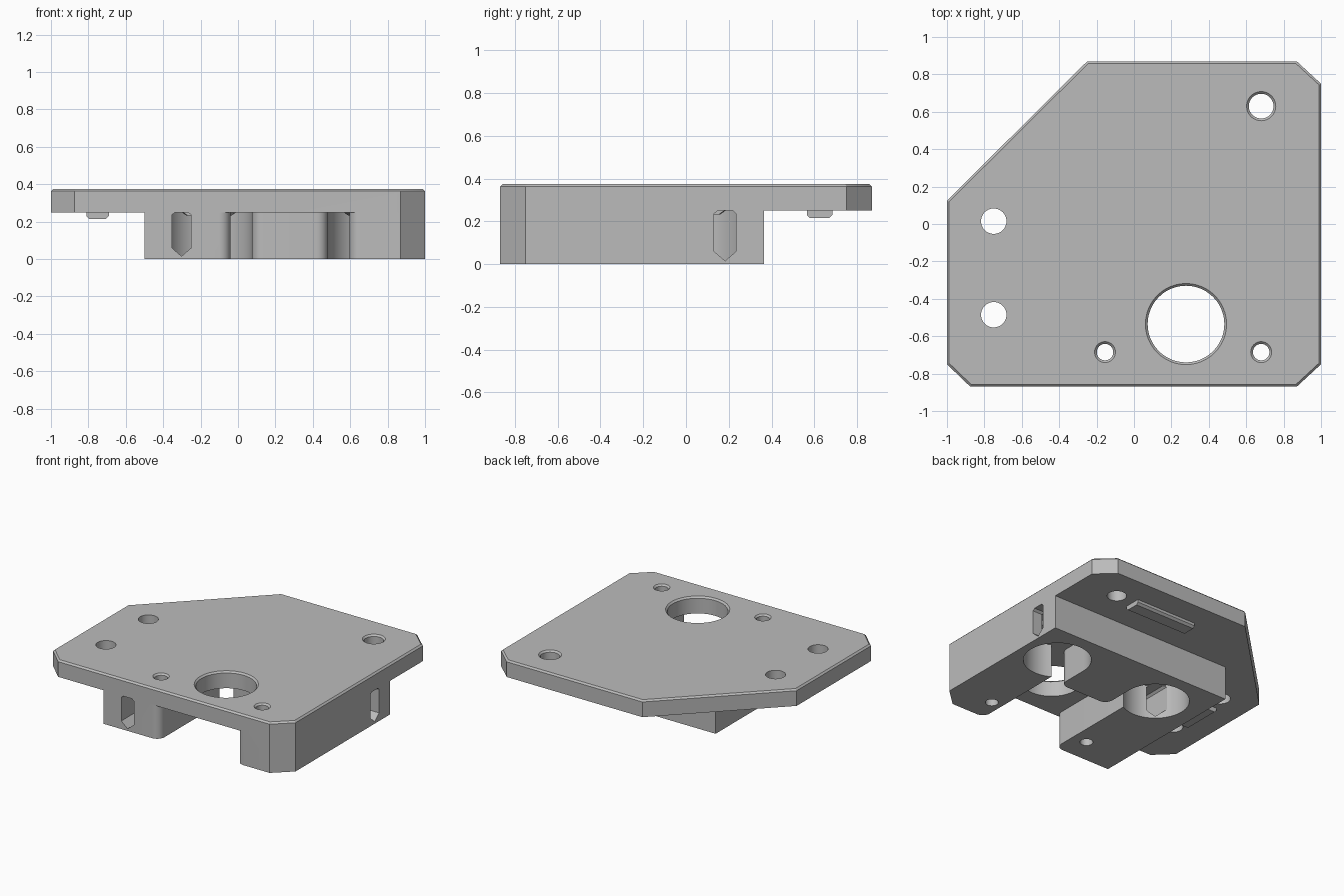
import bpy
import bmesh
from math import cos, sin, radians
from mathutils import Vector

if "Cube" in bpy.data.objects:
    bpy.data.objects.remove(bpy.data.objects["Cube"], do_unlink=True)

TOP, DECK = 0.375, 0.25      # top of plate, underside of plate
EDGE = 0.012                 # small edge chamfer

grey = bpy.data.materials.new("plain grey")
grey.use_nodes = True
grey.diffuse_color = (0.5, 0.5, 0.5, 1)
grey.node_tree.nodes["Principled BSDF"].inputs["Base Color"].default_value = (0.5, 0.5, 0.5, 1)


def add_object(name, bm):
    bmesh.ops.recalc_face_normals(bm, faces=bm.faces)
    mesh = bpy.data.meshes.new(name)
    bm.to_mesh(mesh)
    bm.free()
    mesh.materials.append(grey)
    obj = bpy.data.objects.new(name, mesh)
    bpy.context.collection.objects.link(obj)
    return obj


def arc(cx, cy, r, start, end, steps):
    angles = [radians(start + (end - start) * i / steps) for i in range(steps + 1)]
    return [(cx + r * cos(a), cy + r * sin(a)) for a in angles]


def prism(name, outline, z0, z1, axis="z", bevel_z=None):
    """Extrude a closed outline; axis x or y treats it as (side, height)."""
    place = {"z": lambda p, t: (p[0], p[1], t),
             "x": lambda p, t: (t, p[0], p[1]),
             "y": lambda p, t: (p[0], t, p[1])}[axis]
    bm = bmesh.new()
    face = bm.faces.new([bm.verts.new(place(p, z0)) for p in outline])
    ext = bmesh.ops.extrude_face_region(bm, geom=[face])
    shift = Vector(place((0, 0), z1 - z0))
    bmesh.ops.translate(bm, vec=shift, verts=[v for v in ext["geom"] if isinstance(v, bmesh.types.BMVert)])
    if bevel_z is not None:
        rim = [e for e in bm.edges if all(abs(v.co.z - bevel_z) < 1e-4 for v in e.verts)]
        bmesh.ops.bevel(bm, geom=rim, offset=EDGE, segments=1, affect="EDGES")
    return add_object(name, bm)


def lathe(name, x, y, rings, sides=48):
    """Stack of (radius, height) rings with closed ends."""
    bm = bmesh.new()
    loops = [[bm.verts.new((px, py, z)) for px, py in arc(x, y, r, 0, 360, sides)[:-1]]
             for r, z in rings]
    for low, high in zip(loops, loops[1:]):
        for i in range(sides):
            j = (i + 1) % sides
            bm.faces.new((low[i], low[j], high[j], high[i]))
    bm.faces.new(loops[0])
    bm.faces.new(loops[-1])
    return add_object(name, bm)


def combine(target, tool, operation):
    mod = target.modifiers.new("combine", "BOOLEAN")
    mod.operation, mod.solver, mod.object = operation, "EXACT", tool
    bpy.ops.object.select_all(action="DESELECT")
    bpy.context.view_layer.objects.active = target
    target.select_set(True)
    bpy.ops.object.modifier_apply(modifier=mod.name)
    bpy.data.objects.remove(tool, do_unlink=True)


# Top plate with clipped corners
plate = prism("mount_body", [(-1, 0.125), (-1, -0.75), (-0.875, -0.87), (0.87, -0.87), (1, -0.75),
                             (1, 0.75), (0.87, 0.87), (-0.25, 0.87)], DECK, TOP, bevel_z=TOP)

# Lower block: two arms, a middle finger and two round pulley pockets
LEFT_X, RIGHT_X, PULLEY_Y, R = -0.155, 0.71, 0.04, 0.23
F = 0.06
outline = [(1, 0.365), (-0.5, 0.365), (-0.5, -0.87)]
outline += arc(LEFT_X + R / 2 - F, -0.87 + F, F, -90, 0, 8)
outline += arc(LEFT_X, PULLEY_Y, R, -60, -360, 40)
outline += arc(LEFT_X + R + F, -0.2 + F, F, 180, 270, 8)
outline += arc(RIGHT_X - R - F, -0.2 + F, F, -90, 0, 8)
outline += arc(RIGHT_X, PULLEY_Y, R, 180, -120, 40)
outline += arc(RIGHT_X - R / 2 + F, -0.87 + F, F, 180, 270, 8)
outline += [(0.87, -0.87), (1, -0.75)]
combine(plate, prism("block", outline, 0, DECK), "UNION")

# Locating ribs below the plate
rib_shape = [(-0.06, DECK + 0.02), (-0.06, 0.23), (-0.045, 0.215),
             (0.045, 0.215), (0.06, 0.23), (0.06, DECK + 0.02)]
for axis, mid, start, end in (("x", 0.625, 0.04, 0.54), ("y", -0.75, -0.38, -0.1)):
    rib = prism("rib", [(mid + s, z) for s, z in rib_shape], start, end, axis)
    combine(plate, rib, "UNION")

# Pulley spacer bosses on the pocket ceilings
for x in (LEFT_X, RIGHT_X):
    boss = lathe("boss", x, PULLEY_Y, [(0.12, 0.232), (0.145, DECK), (0.145, DECK + 0.02)])
    combine(plate, boss, "UNION")

# Belt slots with pointed floors, opening at the front and right
slot_shape = [(-0.052, 0.06), (0, 0.015), (0.052, 0.06), (0.052, 0.235),
              (0.036, 0.2495), (-0.036, 0.2495), (-0.052, 0.235)]
for axis, mid, start, end in (("y", -0.302, -1, 0.0), ("x", 0.183, 0.75, 1.1)):
    slot = prism("slot", [(mid + s, z) for s, z in slot_shape], start, end, axis)
    combine(plate, slot, "DIFFERENCE")

# Motor opening and screw holes, some with a chamfered rim
for x, y, r, rim in ((0.278, -0.535, 0.205, EDGE), (0.68, 0.63, 0.066, EDGE),
                     (-0.155, -0.685, 0.044, EDGE), (0.68, -0.685, 0.044, EDGE),
                     (-0.75, 0.015, 0.068, 0), (-0.75, -0.485, 0.068, 0)):
    rings = [(r, -0.1), (r, TOP - EDGE), (r + rim, TOP), (r + rim, TOP + 0.1)]
    combine(plate, lathe("hole", x, y, rings), "DIFFERENCE")

# Smooth the round walls, keep the edges crisp
bpy.ops.object.select_all(action="DESELECT")
plate.select_set(True)
bpy.context.view_layer.objects.active = plate
bpy.ops.object.shade_smooth_by_angle(angle=radians(30))
